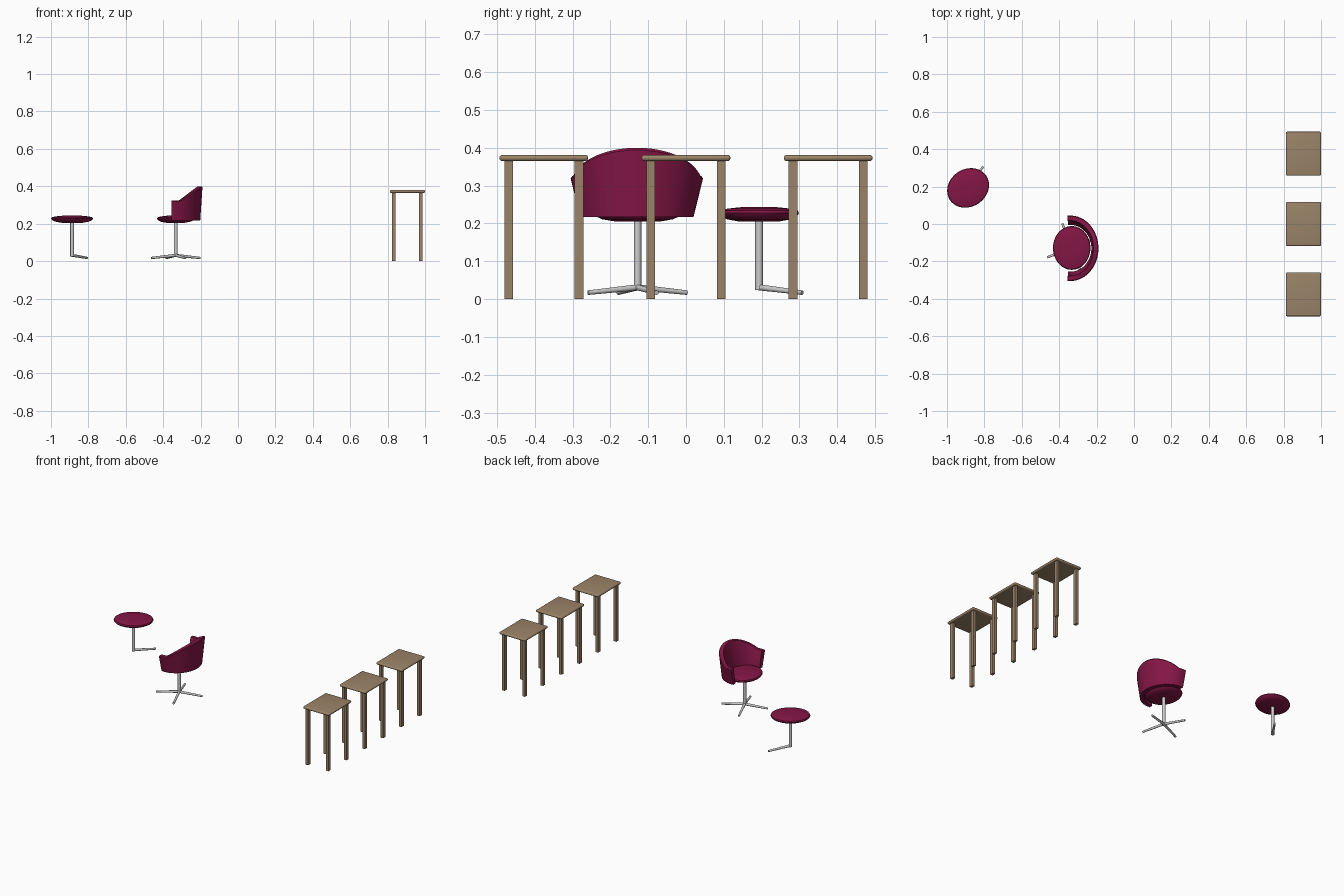
import bpy, bmesh
from math import pi, sin, cos, radians
from mathutils import Vector, Matrix

if "Cube" in bpy.data.objects:
    bpy.data.objects.remove(bpy.data.objects["Cube"])


def material(name, rgb):
    m = bpy.data.materials.new(name)
    m.diffuse_color = (*rgb, 1)
    m.use_nodes = True
    m.node_tree.nodes["Principled BSDF"].inputs["Base Color"].default_value = m.diffuse_color
    return m


FABRIC = material("crimson_fabric", (0.23, 0.008, 0.06))
WOOD = material("wood", (0.33, 0.23, 0.14))


def add_object(name, bm, mat=None, smooth=True):
    bmesh.ops.recalc_face_normals(bm, faces=bm.faces)
    me = bpy.data.meshes.new(name)
    bm.to_mesh(me)
    bm.free()
    ob = bpy.data.objects.new(name, me)
    bpy.context.collection.objects.link(ob)
    if mat:
        me.materials.append(mat)
    if smooth:
        bpy.ops.object.select_all(action='DESELECT')
        bpy.context.view_layer.objects.active = ob
        ob.select_set(True)
        bpy.ops.object.shade_smooth_by_angle(angle=radians(35))
    return ob


def box(name, center, size, mat, bevel=0):
    bm = bmesh.new()
    bmesh.ops.create_cube(bm, size=1, matrix=Matrix.Translation(center) @ Matrix.Diagonal((*size, 1)))
    if bevel:
        bmesh.ops.bevel(bm, geom=bm.edges[:], offset=bevel, segments=4, profile=0.5, affect='EDGES')
    return add_object(name, bm, mat, smooth=bevel > 0)


def rod(name, a, b, r1, r2):
    a, b = Vector(a), Vector(b)
    d = b - a
    m = Matrix.Translation((a + b) / 2) @ d.to_track_quat('Z', 'Y').to_matrix().to_4x4()
    bm = bmesh.new()
    bmesh.ops.create_cone(bm, cap_ends=True, segments=20, radius1=r1, radius2=r2, depth=d.length, matrix=m)
    return add_object(name, bm)


# Cushion: elliptical lens lofted from a (scale, height) profile
CUSHION = [(0.5, 0.205), (0.8, 0.211), (0.95, 0.219), (1.0, 0.227),
           (0.97, 0.234), (0.8, 0.239), (0.45, 0.243)]


def cushion(name, x, y, turn, n=48):
    bm = bmesh.new()
    rings = []
    for s, z in CUSHION:
        ring = []
        for i in range(n):
            t = 2 * pi * i / n
            u, v = 0.1 * s * cos(t), 0.117 * s * sin(t)
            ring.append(bm.verts.new((x + u * cos(turn) - v * sin(turn),
                                      y + u * sin(turn) + v * cos(turn), z)))
        rings.append(ring)
    for a, b in zip(rings, rings[1:]):
        for i in range(n):
            j = (i + 1) % n
            bm.faces.new((a[i], a[j], b[j], b[i]))
    bm.faces.new(rings[0])
    bm.faces.new(rings[-1])
    return add_object(name, bm, FABRIC)


# Pedestal seat: cushion, column and radiating feet
def pedestal(prefix, x, y, turn, feet):
    cushion(prefix + "_seat", x, y, turn)
    rod(prefix + "_column", (x, y, 0.024), (x, y, 0.212), 0.01, 0.01)
    for k in feet:
        a = turn + radians(21 + 90 * k)
        rod(f"{prefix}_foot_{k + 1}", (x, y, 0.031),
            (x + 0.14 * cos(a), y + 0.14 * sin(a), 0.017), 0.008, 0.006)


pedestal("chair", -0.333, -0.128, 0, range(4))
pedestal("stool", -0.887, 0.193, radians(-56), [1])


# Wraparound backrest: flared wall swept along an ellipse, rising to the back
def backrest(cx=-0.34, cy=-0.13, n=56):
    bm = bmesh.new()
    sections = []
    for i in range(n + 1):
        t = radians(-96 + 192 * i / n)
        c, s = cos(t), sin(t)
        top = 0.325 + 0.075 * min(max((cx + 0.15 * c + 0.31) / 0.12, 0), 1)
        pts = [(0.138, 0.150, 0.217), (0.150, 0.175, top - 0.006), (0.146, 0.171, top),
               (0.124, 0.148, top), (0.120, 0.144, top - 0.006), (0.112, 0.125, 0.217)]
        sections.append([bm.verts.new((cx + rx * c, cy + ry * s, z)) for rx, ry, z in pts])
    for a, b in zip(sections, sections[1:]):
        for j in range(6):
            k = (j + 1) % 6
            bm.faces.new((a[j], a[k], b[k], b[j]))
    bm.faces.new(sections[0])
    bm.faces.new(sections[-1])
    return add_object("chair_backrest", bm, FABRIC)


backrest()

# Three side tables in a row
for i, y in enumerate((-0.376, 0, 0.376)):
    box(f"table_{i + 1}_top", (0.906, y, 0.373), (0.188, 0.235, 0.016), WOOD, 0.0075)
    for sx in (-1, 1):
        for sy in (-1, 1):
            side = ("left" if sx < 0 else "right") + ("_front" if sy < 0 else "_back")
            box(f"table_{i + 1}_leg_{side}", (0.905 + sx * 0.073, y + sy * 0.093, 0.184),
                (0.018, 0.023, 0.368), WOOD)
